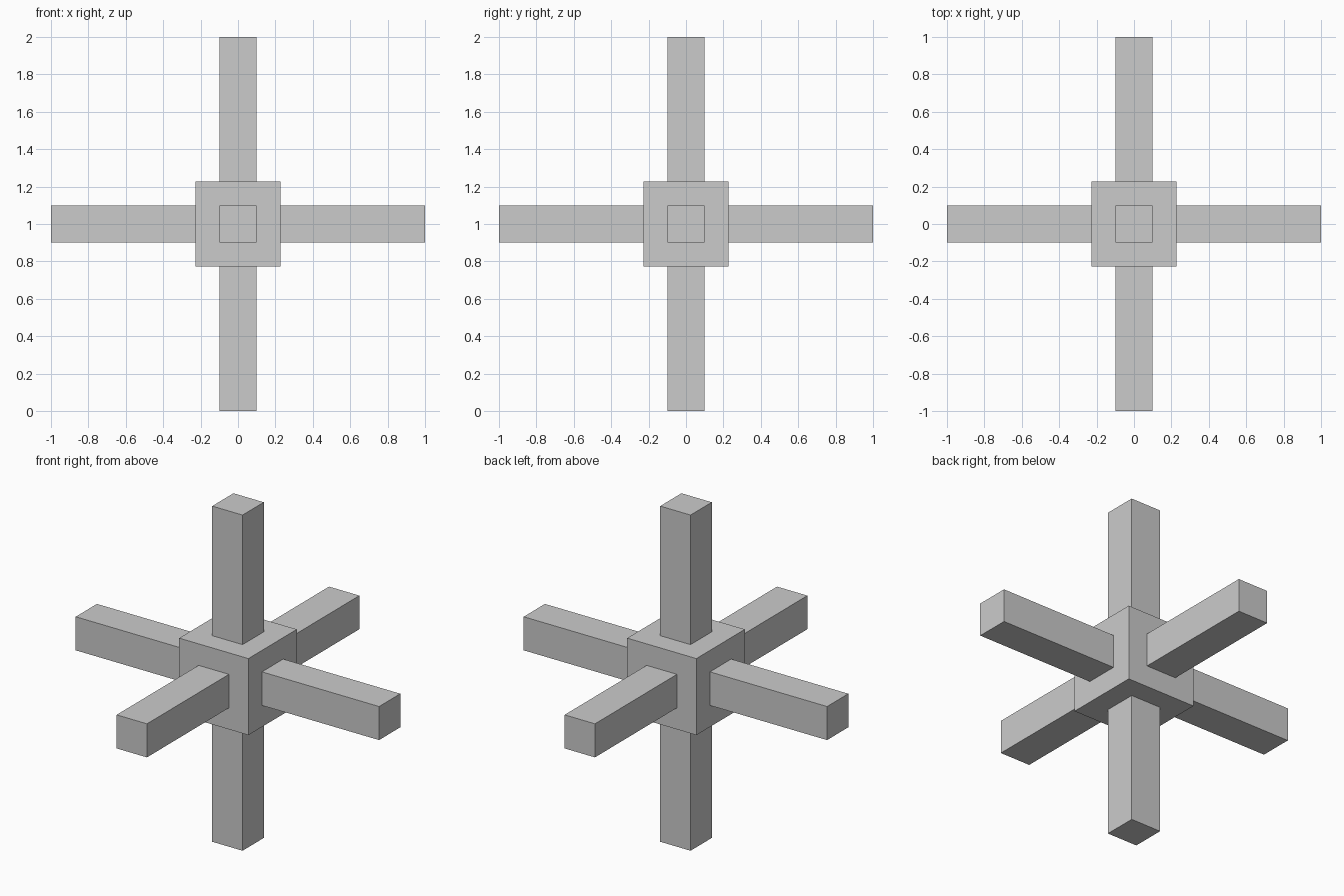
import bpy
import bmesh

if "Cube" in bpy.data.objects:
    bpy.data.objects.remove(bpy.data.objects["Cube"])

HUB = 0.228     # half width of the central cube
ARM = 0.10      # half width of each arm
REACH = 1.0     # distance from the centre to each arm tip

bm = bmesh.new()

# Central hub
bmesh.ops.create_cube(bm, size=2 * HUB)
sides = list(bm.faces)

# Six arms: inset every hub face, then pull it straight outwards
bmesh.ops.inset_individual(bm, faces=sides, thickness=HUB - ARM, depth=0, use_even_offset=True)
for face in sides:
    normal = face.normal.copy()
    tip = bmesh.ops.extrude_discrete_faces(bm, faces=[face])["faces"][0]
    bmesh.ops.translate(bm, verts=tip.verts, vec=normal * (REACH - HUB))

bmesh.ops.recalc_face_normals(bm, faces=bm.faces)
mesh = bpy.data.meshes.new("six_armed_cross")
bm.to_mesh(mesh)
bm.free()

cross = bpy.data.objects.new("six_armed_cross", mesh)
cross.location.z = REACH
bpy.context.collection.objects.link(cross)
